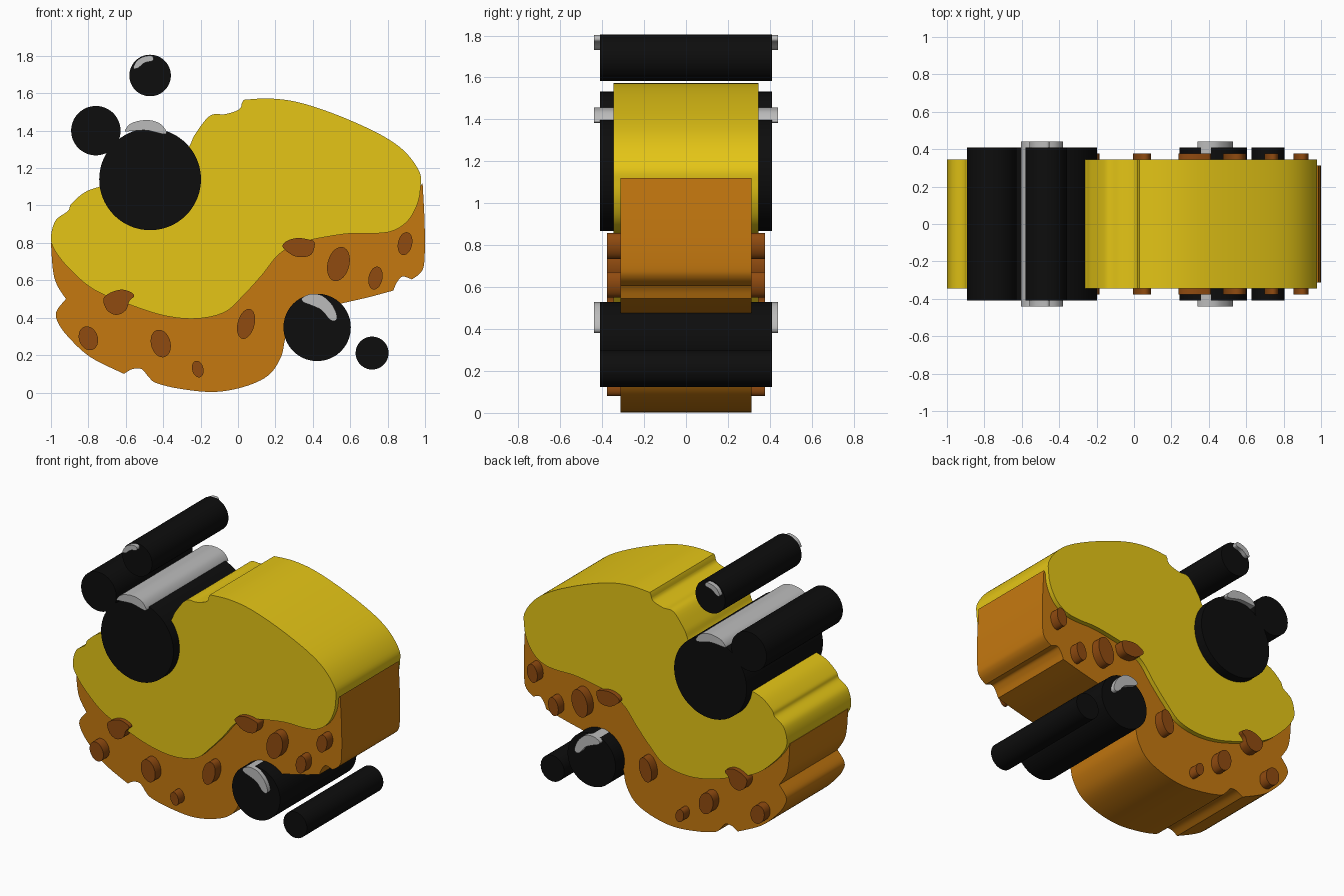
import bpy, bmesh, math


def material(name, rgb):
    m = bpy.data.materials.new(name)
    m.diffuse_color = (*rgb, 1)
    return m


YELLOW = material("yellow", (0.78, 0.56, 0.008))
ORANGE = material("orange", (0.56, 0.19, 0.005))
BROWN = material("brown", (0.28, 0.07, 0.005))
BLACK = material("black", (0.004, 0.004, 0.004))
GREY = material("light grey", (0.5, 0.5, 0.5))


def spline(pts, steps=6):
    """Smooth open curve through the points (end point left off)."""
    p = [pts[0]] + list(pts) + [pts[-1]]
    out = []
    for a, b, c, d in zip(p, p[1:], p[2:], p[3:]):
        for i in range(steps):
            t = i / steps
            out.append(tuple(0.5 * (2 * q + (r - o) * t + (2 * o - 5 * q + 4 * r - s) * t * t
                                    + (3 * q - o - 3 * r + s) * t ** 3)
                             for o, q, r, s in zip(a, b, c, d)))
    return out


def loop(pts, steps=6):
    """Smooth closed curve through the points."""
    p = pts[-2:] + pts + pts[:3]
    return spline(p, steps)[2 * steps:(2 + len(pts)) * steps]


def ellipse(cx, cz, rx, rz, tilt=0, n=48):
    c, s = math.cos(math.radians(tilt)), math.sin(math.radians(tilt))
    ring = [(rx * math.cos(2 * math.pi * i / n), rz * math.sin(2 * math.pi * i / n)) for i in range(n)]
    return [(cx + u * c + v * s, cz - u * s + v * c) for u, v in ring]


def extrude(name, outline, half, mat):
    """Solid with the given x-z outline, from y = -half to y = half."""
    bm = bmesh.new()
    face = bm.faces.new([bm.verts.new((x, -half, z)) for x, z in outline])
    ext = bmesh.ops.extrude_face_region(bm, geom=[face], use_keep_orig=True)
    for v in ext["geom"]:
        if isinstance(v, bmesh.types.BMVert):
            v.co.y = half
    bmesh.ops.recalc_face_normals(bm, faces=bm.faces)
    mesh = bpy.data.meshes.new(name)
    bm.to_mesh(mesh)
    bm.free()
    mesh.materials.append(mat)
    ob = bpy.data.objects.new(name, mesh)
    bpy.context.collection.objects.link(ob)
    bpy.ops.object.select_all(action='DESELECT')
    ob.select_set(True)
    bpy.context.view_layer.objects.active = ob
    bpy.ops.object.shade_smooth_by_angle(angle=math.radians(30))
    return ob


# yellow upper slab, with small bites at the top and left
yellow = spline([
    (.03, 1.565), (.17, 1.572), (.33, 1.55), (.54, 1.48), (.76, 1.38), (.89, 1.29), (.97, 1.18),
    (.976, 1.10), (.96, 1.01), (.91, .92), (.83, .865), (.73, .85), (.6, .85), (.46, .83),
    (.33, .80), (.22, .74), (.13, .63), (.03, .52), (-.07, .43), (-.22, .395), (-.39, .41),
    (-.58, .47), (-.77, .55), (-.90, .66), (-.98, .76), (-1, .83), (-.975, .92), (-.91, .97),
    (-.89, 1.01), (-.82, 1.07), (-.74, 1.10), (-.6, 1.13), (-.42, 1.19), (-.275, 1.30),
    (-.23, 1.38), (-.15, 1.48), (-.07, 1.488), (0, 1.51), (.02, 1.535)])
yellow.append((.02, 1.545))
extrude("sponge_top", yellow, .345, YELLOW)

# orange lower body: smooth runs joined at sharp bite corners
runs = [
    [(-1, .80), (-.99, .66), (-.97, .58), (-.92, .50)],
    [(-.92, .50), (-.97, .435), (-.965, .38), (-.91, .30), (-.79, .19), (-.61, .10)],
    [(-.61, .10), (-.565, .125), (-.515, .125), (-.475, .08), (-.435, .05), (-.31, .02),
     (-.13, .003), (.03, .03), (.16, .09), (.23, .19), (.26, .31), (.33, .40), (.44, .45),
     (.57, .48), (.70, .51), (.83, .545)],
    [(.83, .545), (.85, .59), (.88, .62), (.93, .605)],
    [(.93, .605), (.98, .645), (.997, .71), (.998, .9), (.987, 1.12)]]
orange = [p for r in runs for p in spline(r)]
orange += [(.987, 1.12), (.9, 1.0), (.8, .95), (.5, .92), (.3, .9), (.1, .75), (-.05, .55),
           (-.22, .5), (-.4, .52), (-.6, .58), (-.8, .68), (-.9, .8)]
extrude("sponge_base", orange, .313, ORANGE)

# brown pores
pores = [(-.80, .29, .05, .065, -20), (-.413, .262, .052, .075, -15), (-.215, .125, .03, .045, -15),
         (.043, .367, .045, .082, 15), (.537, .687, .058, .093, 15), (.735, .612, .037, .062, 12),
         (.893, .796, .038, .062, 12)]
for i, p in enumerate(pores):
    extrude(f"pore_{i + 1}", ellipse(*p), .376, BROWN)
extrude("rim_pore_left", loop([(-.72, .50), (-.68, .535), (-.62, .55), (-.57, .535), (-.555, .515),
                               (-.58, .49), (-.60, .44), (-.65, .415), (-.70, .44)]), .376, BROWN)
extrude("rim_pore_right", loop([(.238, .785), (.265, .812), (.32, .826), (.385, .816), (.41, .80),
                                (.40, .75), (.37, .727), (.31, .727), (.26, .755)]), .376, BROWN)

# black bubbles
bubbles = [(-.47, 1.14, .272), (-.76, 1.40, .132), (-.47, 1.695, .111), (.423, .348, .18), (.717, .211, .088)]
for i, (x, z, r) in enumerate(bubbles):
    extrude(f"bubble_{i + 1}", ellipse(x, z, r, r, n=72), .41, BLACK)

# grey highlights on the bubbles
shines = [
    [(-.605, 1.40), (-.57, 1.44), (-.49, 1.457), (-.42, 1.44), (-.382, 1.395), (-.40, 1.382),
     (-.49, 1.402), (-.58, 1.397)],
    [(-.56, 1.735), (-.54, 1.775), (-.50, 1.797), (-.46, 1.80), (-.455, 1.775), (-.50, 1.762), (-.535, 1.735)],
    [(.343, .505), (.39, .527), (.45, .518), (.505, .467), (.53, .405), (.515, .382), (.488, .393),
     (.447, .44), (.395, .465), (.35, .483)]]
for i, s in enumerate(shines):
    extrude(f"bubble_shine_{i + 1}", loop(s), .44, GREY)
